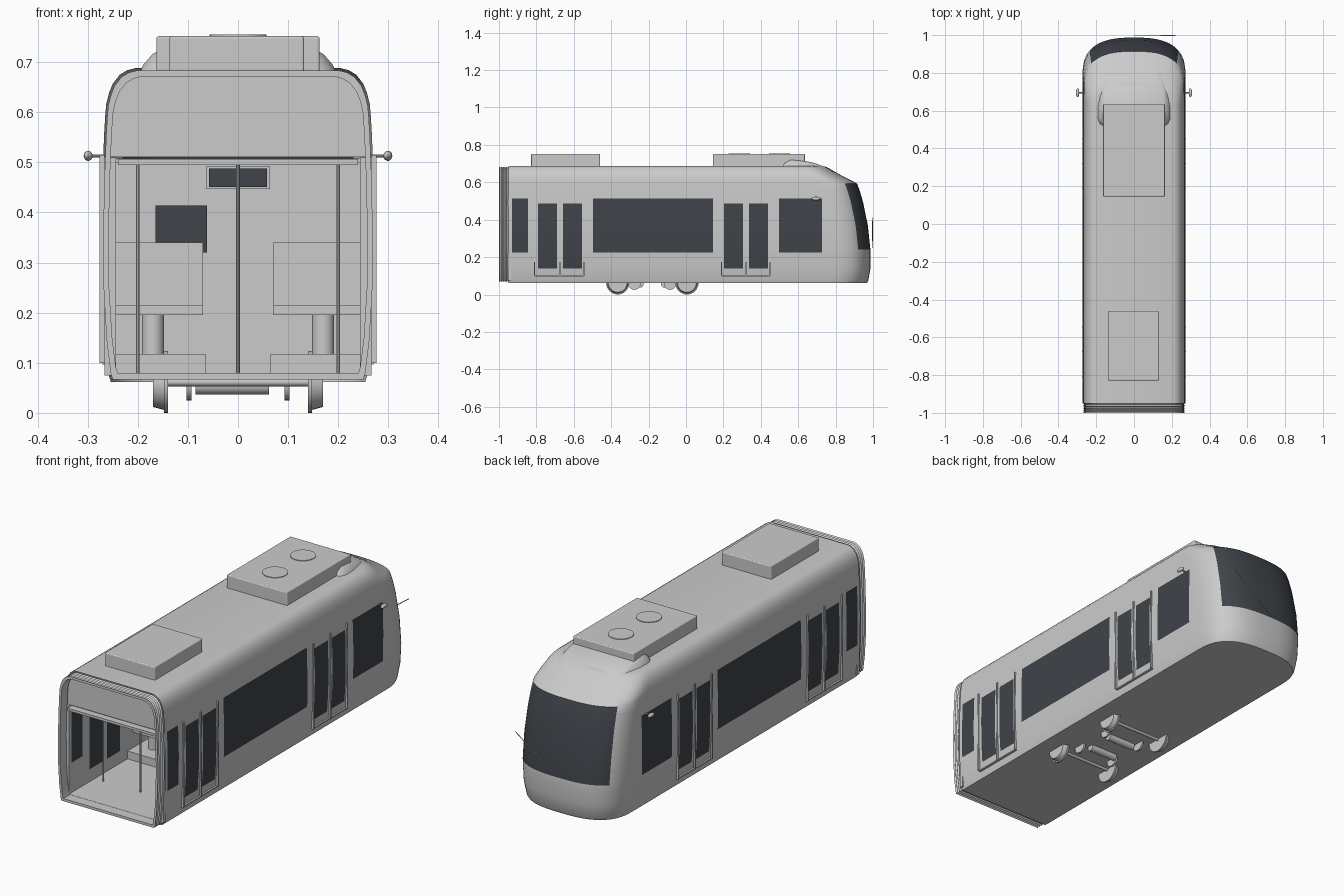
import bpy, bmesh, math
from mathutils import Vector

cube = bpy.data.objects.get("Cube")
if cube:
    bpy.data.objects.remove(cube, do_unlink=True)


def material(name, rgb):
    m = bpy.data.materials.new(name)
    m.use_nodes = True
    m.diffuse_color = (*rgb, 1)
    m.node_tree.nodes["Principled BSDF"].inputs["Base Color"].default_value = (*rgb, 1)
    return m


GREY = material("light_grey", (0.6, 0.6, 0.6))
GLASS = material("dark_glass", (0.05, 0.058, 0.068))


def finish(name, bm, mats=(GREY,), smooth=35, recalc=True):
    if recalc:
        bmesh.ops.recalc_face_normals(bm, faces=bm.faces)
    me = bpy.data.meshes.new(name)
    bm.to_mesh(me)
    bm.free()
    for m in mats:
        me.materials.append(m)
    ob = bpy.data.objects.new(name, me)
    bpy.context.collection.objects.link(ob)
    if smooth:
        bpy.ops.object.select_all(action='DESELECT')
        ob.select_set(True)
        bpy.context.view_layer.objects.active = ob
        bpy.ops.object.shade_smooth_by_angle(angle=math.radians(smooth))
    return ob


def box(name, x, y, z, mat=GREY, bevel=0):
    bm = bmesh.new()
    bmesh.ops.create_cube(bm, size=1)
    for v in bm.verts:
        v.co = [a[0] + (c + 0.5) * (a[1] - a[0]) for c, a in zip(v.co, (x, y, z))]
    ob = finish(name, bm, (mat,), 0)
    if bevel:
        mod = ob.modifiers.new("Bevel", 'BEVEL')
        mod.width, mod.segments = bevel, 3
    return ob


def rod(name, p, q, r, r2=None, sides=24):
    p, q = Vector(p), Vector(q)
    bm = bmesh.new()
    bmesh.ops.create_cone(bm, cap_ends=True, segments=sides, radius1=r,
                          radius2=r if r2 is None else r2, depth=(q - p).length)
    turn = (q - p).to_track_quat('Z', 'Y').to_matrix()
    for v in bm.verts:
        v.co = turn @ v.co + (p + q) / 2
    return finish(name, bm)


def skin(bm, rings, closed=False, rule=None):
    """Join rows of points with quads; rule(row, column) picks the material."""
    rows = [[bm.verts.new(p) for p in ring] for ring in rings]
    n = len(rows[0])
    for r in range(len(rows) - 1):
        for i in range(n if closed else n - 1):
            j = (i + 1) % n
            f = bm.faces.new((rows[r][i], rows[r][j], rows[r + 1][j], rows[r + 1][i]))
            if rule:
                f.material_index = rule(r, i)
    return rows


# Body levels: height, half width, nose reach, nose corner depth
LEVELS = [(.062, .254, .968, .2), (.075, .258, .975, .2), (.14, .266, .986, .2),
          (.225, .271, .987, .2), (.24, .272, .986, .2), (.37, .273, .972, .2),
          (.487, .27, .948, .2), (.513, .269, .941, .2), (.56, .267, .927, .2),
          (.594, .265, .914, .2), (.617, .263, .87, .19), (.64, .257, .825, .17),
          (.657, .25, .795, .15), (.675, .236, .765, .13), (.684, .221, .745, .12),
          (.688, .205, .725, .12)]
PANES = [(-.93, -.845), (-.497, .144), (.497, .727)]
DOOR_PANES = [(-.79, -.69), (-.658, -.556), (.203, .305), (.337, .438)]
COLS = [-.95] + sorted(y for pane in PANES + DOOR_PANES for y in pane)
STEPS = 15


def is_window(y, z):
    return (any(a < y < b for a, b in PANES) and .225 < z < .513
            or any(a < y < b for a, b in DOOR_PANES) and .14 < z < .487)


# Body shell with windows and windscreen
def plan(z, w, reach, depth):
    c = reach - depth
    half = [(w, min(y, c - .002), z) for y in COLS]
    for k in range(STEPS + 1):
        t = math.pi / 2 * k / STEPS
        half.append((w * max(math.cos(t), 0) ** .74 if k < STEPS else 0,
                     c + depth * math.sin(t) ** .74, z))
    return half + [(-x, y, h) for x, y, h in reversed(half[:-1])]


rings = [plan(*lv) for lv in LEVELS]


def body_rule(r, i):
    j = min(i, len(rings[0]) - 2 - i)
    z = (LEVELS[r][0] + LEVELS[r + 1][0]) / 2
    if j >= len(COLS) + 6:
        return int(.24 < z < .594)
    return int(j < len(COLS) - 1 and is_window((COLS[j] + COLS[j + 1]) / 2, z))


bm = bmesh.new()
rows = skin(bm, rings, rule=body_rule)
bm.faces.new(rows[0])
bm.faces.new(rows[-1])
finish("body_shell", bm, (GREY, GLASS))

# Ribbed gangway ring at the open end
SECTION = [(w, z) for z, w, _, _ in LEVELS]
SECTION += [(-w, z) for w, z in reversed(SECTION)]


def section(y, s):
    return [(x * s, y, .375 + (z - .375) * s) for x, z in SECTION]


ribs = [(-1 + .00625 * k, .985 if k % 2 == 0 else .968) for k in range(9)]
ribs += [(-.95, .945), (-1, .945), ribs[0]]
bm = bmesh.new()
skin(bm, [section(y, s) for y, s in ribs], closed=True)
bmesh.ops.remove_doubles(bm, verts=bm.verts, dist=1e-5)
finish("gangway_ring", bm)

# Bulkhead above the ceiling
bm = bmesh.new()
skin(bm, [[p for p in section(y, .985) if p[2] > .505] for y in (-.94, -.925)], closed=True)
bmesh.ops.holes_fill(bm, edges=bm.edges, sides=0)
finish("end_bulkhead", bm, smooth=0)
box("bulkhead_ledge", (-.24, .24), (-.968, -.935), (.495, .507))

# Saloon lining
box("saloon_floor", (-.25, .25), (-.95, .47), (.068, .08))
box("saloon_ceiling", (-.245, .245), (-.935, .47), (.5, .508))
box("cab_partition", (-.245, .245), (.47, .478), (.08, .5))
box("destination_frame", (-.064, .064), (.464, .47), (.447, .492))
box("destination_panel", (-.058, .058), (.461, .464), (.451, .488), GLASS)
box("cab_door_glass", (-.165, -.062), (.465, .47), (.32, .414), GLASS)
heights = [.08, .14, .225, .487, .5]
lining_cols = [y for y in COLS if y < .47] + [.47]
for s, side in ((1, "left"), (-1, "right")):
    bm = bmesh.new()
    skin(bm, [[(s * .245, y, z) for y in lining_cols] for z in heights],
         rule=lambda r, i: int(is_window((lining_cols[i] + lining_cols[i + 1]) / 2,
                                         (heights[r] + heights[r + 1]) / 2)))
    if s > 0:
        bmesh.ops.reverse_faces(bm, faces=bm.faces)
    finish(side + "_lining", bm, (GREY, GLASS), 0, recalc=False)
    x_range = lambda a, b: tuple(sorted((s * a, s * b)))
    box(side + "_end_jamb", x_range(.243, .266), (-.952, -.935), (.075, .51))

    # Raised seat platforms, seats and poles
    box(side + "_platform", x_range(.065, .245), (-.5, .14), (.08, .118))
    for y in (-.36, 0):
        box(side + "_seat_cushion", x_range(.07, .245), (y - .1, y), (.195, .215))
        box(side + "_seat_back", x_range(.07, .245), (y, y + .015), (.195, .34))
        rod(side + "_seat_pedestal", (s * .17, y - .05, .118), (s * .17, y - .05, .195), .022)
    for y in (-.75, .3):
        rod(side + "_pole", (s * .2, y, .08), (s * .2, y, .5), .004, sides=10)

    # Door rails and sills
    for name, posts in (("rear", (.19, .321, .45)), ("front", (-.81, -.674, -.545))):
        for y in posts:
            box(side + "_" + name + "_door_rail", x_range(.266, .276),
                (y - .003, y + .003), (.1, .515))
        box(side + "_" + name + "_door_sill", x_range(.26, .27),
            (posts[0], posts[2]), (.097, .103))

    # Wing mirrors
    rod(side + "_mirror_arm", (s * .262, .695, .513), (s * .3, .695, .513), .003, sides=10)
    bm = bmesh.new()
    bmesh.ops.create_uvsphere(bm, u_segments=16, v_segments=10, radius=1)
    for v in bm.verts:
        v.co = (s * .299 + v.co.x * .009, .695 + v.co.y * .024, .513 + v.co.z * .01)
    finish(side + "_mirror", bm)

    # Wheels and brake discs
    for y in (-.365, .005):
        rod(side + "_wheel", (s * .14, y, .062), (s * .148, y, .062), .062, sides=32)
        rod(side + "_wheel_tread", (s * .148, y, .062), (s * .17, y, .062), .056, .05, 32)
    for y in (-.275, -.085):
        rod(side + "_brake_disc", (s * .093, y, .058), (s * .103, y, .058), .033)

for y in (-.75, .3):
    rod("centre_pole", (0, y, .08), (0, y, .5), .004, sides=10)

# Motors and axles below the floor
for y in (-.245, -.115):
    rod("motor", (-.085, y, .055), (.062, y, .055), .018)
for y in (-.365, .005):
    rod("axle", (-.15, y, .062), (.15, y, .062), .009, sides=12)

# Roof equipment
box("front_roof_unit", (-.137, .132), (-.828, -.46), (.68, .752), bevel=.005)
box("rear_roof_unit", (-.163, .163), (.145, .635), (.68, .752), bevel=.005)
for y in (.285, .5):
    rod("roof_fan", (0, y, .75), (0, y, .755), .057, sides=32)

# Fairing flowing from the rear roof unit into the nose
bm = bmesh.new()
stations = [(.51, .17, .69), (.53, .188, .712), (.56, .194, .724), (.62, .195, .718),
            (.68, .193, .705), (.74, .186, .684), (.79, .172, .655), (.84, .15, .612)]
arch = [(-1, 0), (-.97, .3), (-.88, .8), (-.8, 1), (.8, 1), (.88, .8), (.97, .3), (1, 0)]
rows = skin(bm, [[(w * a, y, z - .04 + .04 * b) for a, b in arch] for y, w, z in stations])
bm.faces.new(rows[0])
bm.faces.new(rows[-1])
finish("roof_fairing", bm, smooth=50)

# Windscreen wiper
rod("wiper", (0, .996, .25), (.22, .998, .41), .002, sides=8)
